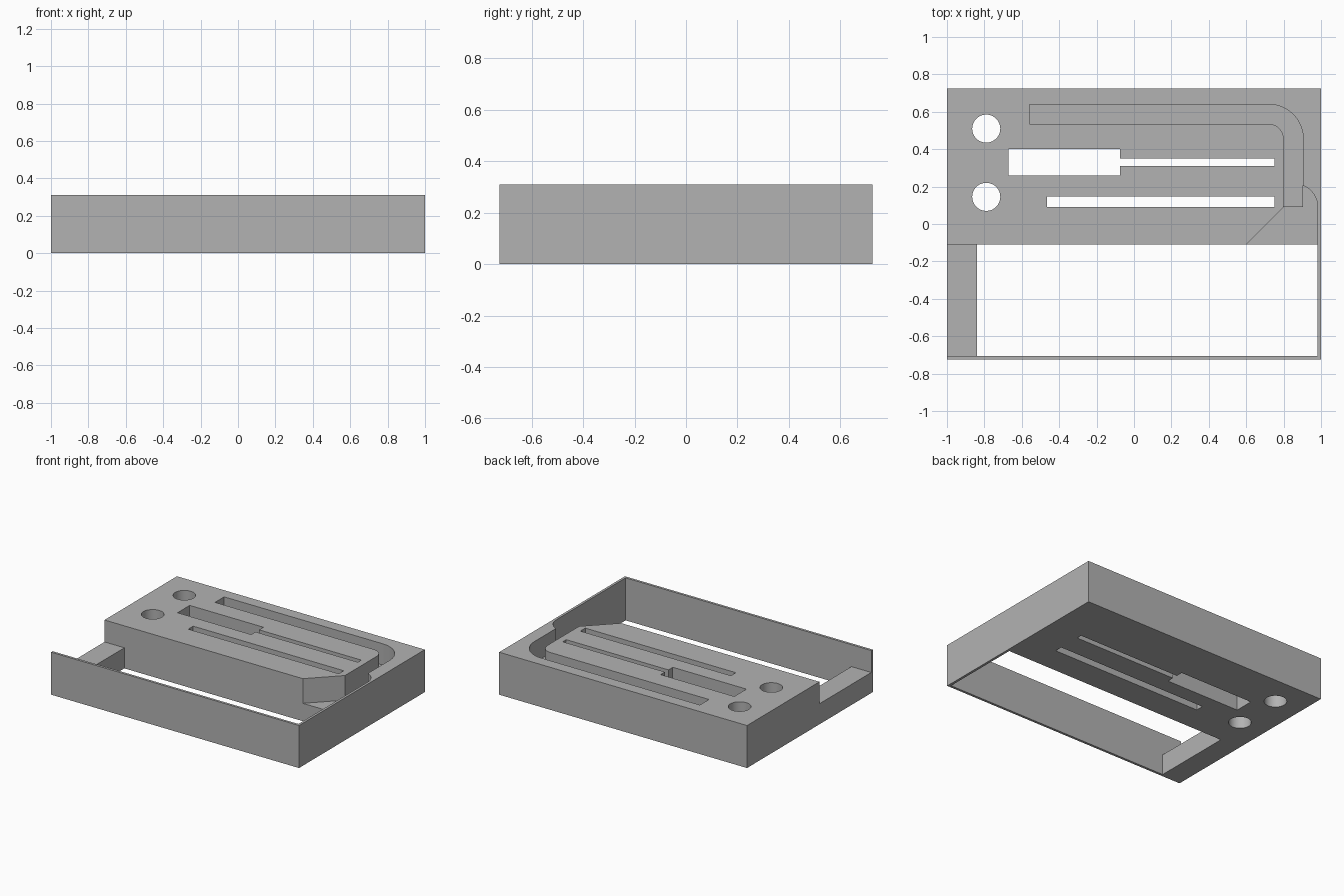
import bpy, bmesh, math

cube = bpy.data.objects.get("Cube")
if cube:
    bpy.data.objects.remove(cube, do_unlink=True)

H = 0.31             # overall height
HX, HY = 1.0, 0.725  # half length and half depth
WALL = 0.018         # thin wall thickness
FRONT = -0.11        # front face of the thick block
RIGHT = HX - WALL    # inner face of the thin side wall

grey = bpy.data.materials.new("plain grey")
grey.use_nodes = True
grey.diffuse_color = (0.45, 0.45, 0.45, 1)
grey.node_tree.nodes["Principled BSDF"].inputs["Base Color"].default_value = (0.45, 0.45, 0.45, 1)


def prism(name, outline, z0, z1):
    """Extrude a flat outline between two heights."""
    bm = bmesh.new()
    face = bm.faces.new([bm.verts.new((x, y, z0)) for x, y in outline])
    top = bmesh.ops.extrude_face_region(bm, geom=[face])["geom"]
    bmesh.ops.translate(bm, vec=(0, 0, z1 - z0),
                        verts=[v for v in top if isinstance(v, bmesh.types.BMVert)])
    bmesh.ops.recalc_face_normals(bm, faces=bm.faces)
    mesh = bpy.data.meshes.new(name)
    bm.to_mesh(mesh)
    bm.free()
    mesh.materials.append(grey)
    obj = bpy.data.objects.new(name, mesh)
    bpy.context.collection.objects.link(obj)
    return obj


def rect(x0, x1, y0, y1):
    return [(x0, y0), (x1, y0), (x1, y1), (x0, y1)]


def arc(cx, cy, r, a0, a1, n=16):
    angles = [math.radians(a0 + (a1 - a0) * i / n) for i in range(n + 1)]
    return [(cx + r * math.cos(a), cy + r * math.sin(a)) for a in angles]


body = prism("tray_body", rect(-HX, HX, -HY, HY), 0, H)


def cut(name, outline, floor=-0.1):
    """Cut an outline down to a floor height, or right through."""
    cutter = prism(name, outline, floor, H + 0.1)
    cutter.hide_render = True
    cutter.hide_set(True)
    mod = body.modifiers.new(name, "BOOLEAN")
    mod.operation = "DIFFERENCE"
    mod.solver = "EXACT"
    mod.object = cutter


# Open front bay, and the low bar left of it
cut("bay_cutter", rect(-0.84, RIGHT, -HY + WALL, FRONT))
cut("low_bar_cutter", rect(-HX - 0.1, -0.83, -HY + WALL, FRONT), 0.15)

# Two round holes
for name, y in (("front_hole_cutter", 0.145), ("back_hole_cutter", 0.51)):
    cut(name, arc(-0.79, y, 0.075, 0, 354.375, 63))

# Stepped slot and plain slot
cut("stepped_slot_cutter", [(-0.67, 0.26), (-0.075, 0.26), (-0.075, 0.31), (0.75, 0.31),
                            (0.75, 0.35), (-0.075, 0.35), (-0.075, 0.4), (-0.67, 0.4)])
cut("plain_slot_cutter", rect(-0.465, 0.75, 0.09, 0.147))

# Corner recess with chamfered and rounded sides
cut("corner_recess_cutter", [(0.55, -0.16), (0.8, 0.09), (0.904, 0.09)]
    + arc(0.857, 0.09, RIGHT - 0.857, 68, 0) + [(RIGHT, -0.16)], 0.13)

# Curved channel
cut("channel_cutter", [(-0.56, 0.535), (-0.56, 0.64)] + arc(0.72, 0.455, 0.185, 90, 0)
    + [(0.905, 0.06), (0.8, 0.06)] + arc(0.72, 0.455, 0.08, 0, 90), 0.155)

# Smooth only the curved walls
bpy.ops.object.select_all(action="DESELECT")
body.select_set(True)
bpy.context.view_layer.objects.active = body
for mod in list(body.modifiers):
    bpy.ops.object.modifier_apply(modifier=mod.name)
bpy.ops.object.shade_smooth_by_angle(angle=math.radians(30))
